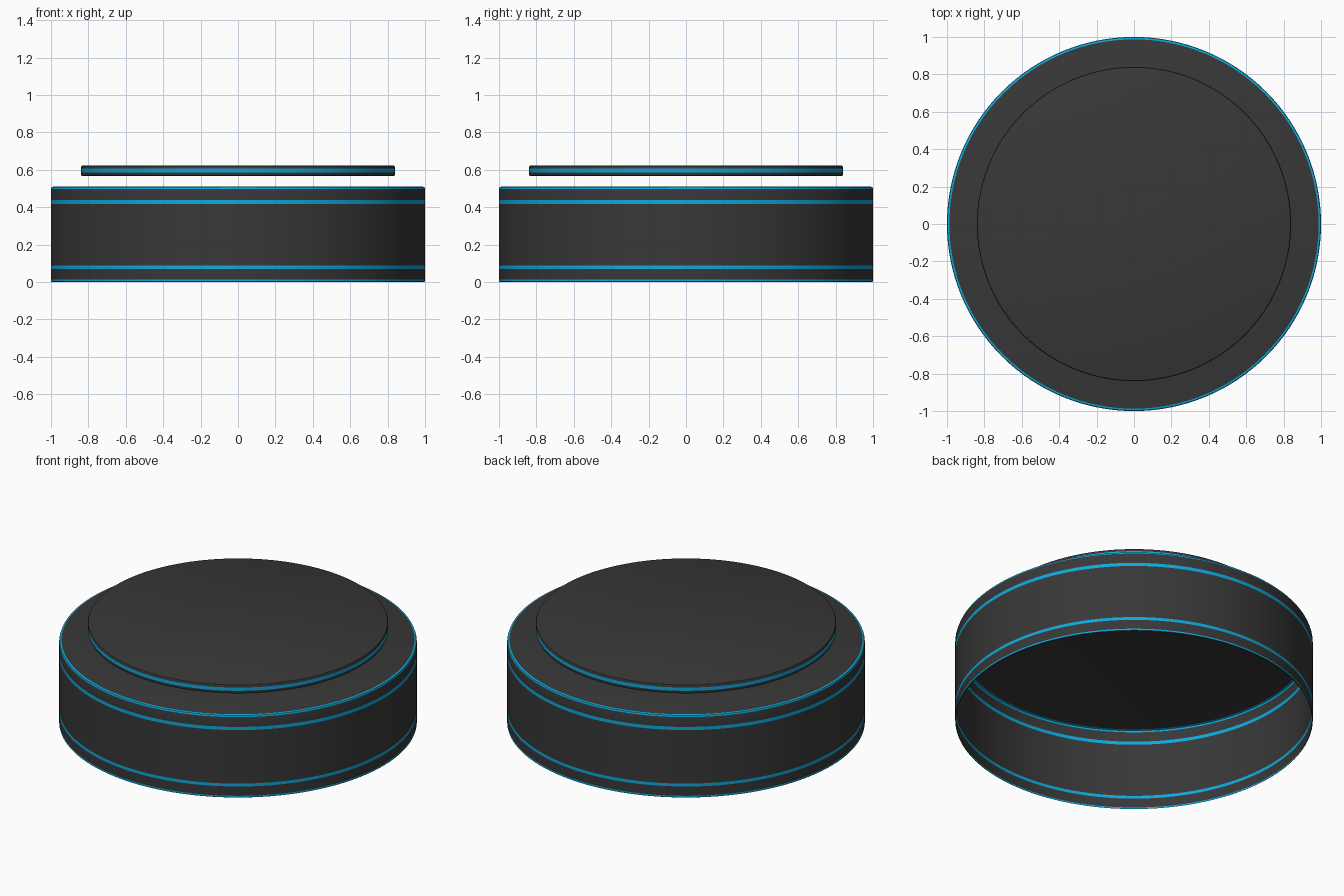
import bpy, bmesh, math

if "Cube" in bpy.data.objects:
    bpy.data.objects.remove(bpy.data.objects["Cube"])

SEGS = 128


def material(name, rgb):
    m = bpy.data.materials.new(name)
    m.diffuse_color = (*rgb, 1)
    m.use_nodes = True
    m.node_tree.nodes["Principled BSDF"].inputs["Base Color"].default_value = m.diffuse_color
    return m


DARK = material("charcoal", (0.039, 0.039, 0.039))
BLUE = material("bright_blue", (0.004, 0.40, 0.73))


def lathe(name, profile):
    """Spin (radius, z, colour index of the segment leading to this point)."""
    bm = bmesh.new()
    prev = None
    for r, z, mat in profile:
        if r == 0:
            ring = [bm.verts.new((0, 0, z))]
        else:
            ring = [bm.verts.new((r * math.cos(2 * math.pi * i / SEGS),
                                  r * math.sin(2 * math.pi * i / SEGS), z))
                    for i in range(SEGS)]
        if prev:
            for i in range(SEGS):
                j = (i + 1) % SEGS
                quad = [prev[i % len(prev)], prev[j % len(prev)],
                        ring[j % len(ring)], ring[i % len(ring)]]
                f = bm.faces.new(list(dict.fromkeys(quad)))
                f.material_index = mat
        prev = ring
    bmesh.ops.recalc_face_normals(bm, faces=bm.faces)
    me = bpy.data.meshes.new(name)
    bm.to_mesh(me)
    bm.free()
    me.materials.append(DARK)
    me.materials.append(BLUE)
    ob = bpy.data.objects.new(name, me)
    bpy.context.collection.objects.link(ob)
    bpy.ops.object.select_all(action='DESELECT')
    ob.select_set(True)
    bpy.context.view_layer.objects.active = ob
    bpy.ops.object.shade_smooth_by_angle(angle=math.radians(30))
    return ob


# open-bottomed round body with blue bands and rim
lathe("body_shell", [
    (0.995, 0.0, 0), (1, 0.003, 0), (1, 0.013, 1),
    (1, 0.07, 0), (1, 0.088, 1),
    (1, 0.418, 0), (1, 0.438, 1),
    (1, 0.498, 0), (0.997, 0.507, 1), (0.987, 0.51, 1),
    (0, 0.51, 0)])

# floating lid disc with a blue stripe around its edge
lathe("top_disc", [
    (0, 0.566, 0), (0.83, 0.566, 0), (0.837, 0.569, 0), (0.84, 0.576, 0),
    (0.84, 0.586, 0), (0.84, 0.606, 1), (0.84, 0.614, 0),
    (0.837, 0.621, 0), (0.83, 0.624, 0), (0, 0.624, 0)])
